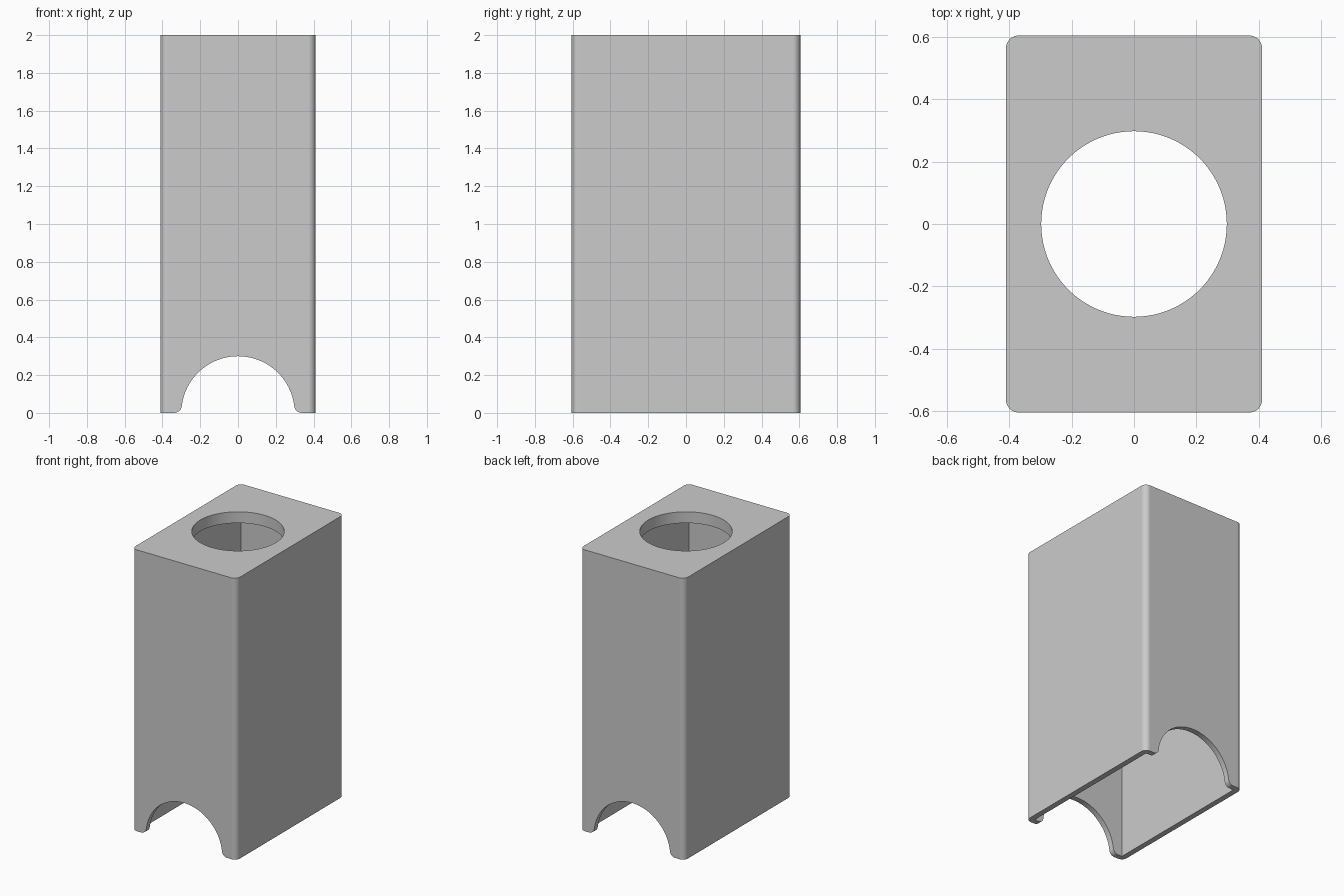
import bpy, bmesh
from math import sin, cos, pi, asin, sqrt
from mathutils import Matrix, Vector

if "Cube" in bpy.data.objects:
    bpy.data.objects.remove(bpy.data.objects["Cube"], do_unlink=True)

HALF_X, HALF_Y, HEIGHT = 0.411, 0.605, 2.0
WALL, LID, CORNER, HOLE = 0.04, 0.08, 0.04, 0.298

grey = bpy.data.materials.new("plain grey")
grey.use_nodes = True
grey.diffuse_color = (0.6, 0.6, 0.6, 1)
grey.node_tree.nodes["Principled BSDF"].inputs["Base Color"].default_value = (0.6, 0.6, 0.6, 1)


def arc(cx, cy, r, start, end, n):
    return [(cx + r * cos(start + (end - start) * i / n),
             cy + r * sin(start + (end - start) * i / n)) for i in range(n + 1)]


def prism(name, profile, low, high, upright=True):
    """Extrude a 2D profile along z, or along y when not upright."""
    bm = bmesh.new()
    face = bm.faces.new([bm.verts.new((u, v, low)) for u, v in profile])
    top = bmesh.ops.extrude_face_region(bm, geom=[face])["geom"]
    bmesh.ops.translate(bm, vec=Vector((0, 0, high - low)),
                        verts=[g for g in top if isinstance(g, bmesh.types.BMVert)])
    if not upright:
        bmesh.ops.transform(bm, matrix=Matrix.Rotation(pi / 2, 4, 'X'), verts=bm.verts)
    bmesh.ops.recalc_face_normals(bm, faces=bm.faces)
    mesh = bpy.data.meshes.new(name)
    bm.to_mesh(mesh)
    bm.free()
    mesh.materials.append(grey)
    obj = bpy.data.objects.new(name, mesh)
    bpy.context.collection.objects.link(obj)
    return obj


# Outer block with rounded upright edges
outline = []
for k, (sx, sy) in enumerate([(1, 1), (-1, 1), (-1, -1), (1, -1)]):
    outline += arc(sx * (HALF_X - CORNER), sy * (HALF_Y - CORNER), CORNER,
                   k * pi / 2, (k + 1) * pi / 2, 8)
housing = prism("housing", outline, 0, HEIGHT)

# Square-cornered cavity, open at the bottom
ix, iy = HALF_X - WALL, HALF_Y - WALL
cavity = prism("cavity_cutter", [(ix, iy), (-ix, iy), (-ix, -iy), (ix, -iy)],
               -0.2, HEIGHT - LID)

# Round hole through the lid
hole = prism("hole_cutter", arc(0, 0, HOLE, 0, 2 * pi, 96)[:-1], HEIGHT - 0.3, HEIGHT + 0.1)

# Arch through front and back, flared with a small fillet at each foot
radius, fillet = 0.3, 0.04
fx = sqrt((radius + fillet) ** 2 - fillet ** 2)
touch = asin(fillet / (radius + fillet))
right = arc(fx, fillet, fillet, 1.5 * pi, pi + touch, 8)
left = [(-u, v) for u, v in reversed(right)]
curve = right[:-1] + arc(0, 0, radius, touch, pi - touch, 48) + left[1:]
arch = prism("arch_cutter", [(-fx, -0.2), (fx, -0.2)] + curve, -1, 1, upright=False)

# Cut the openings
bpy.ops.object.select_all(action='DESELECT')
bpy.context.view_layer.objects.active = housing
housing.select_set(True)
for cutter in (cavity, hole, arch):
    mod = housing.modifiers.new("cut", 'BOOLEAN')
    mod.operation, mod.solver, mod.object = 'DIFFERENCE', 'EXACT', cutter
    bpy.ops.object.modifier_apply(modifier=mod.name)
    bpy.data.objects.remove(cutter, do_unlink=True)

# Smooth rounds, crisp edges, flat panels
bpy.ops.object.shade_smooth_by_angle(angle=pi / 6)
weighted = housing.modifiers.new("flat panels", 'WEIGHTED_NORMAL')
weighted.keep_sharp = True
